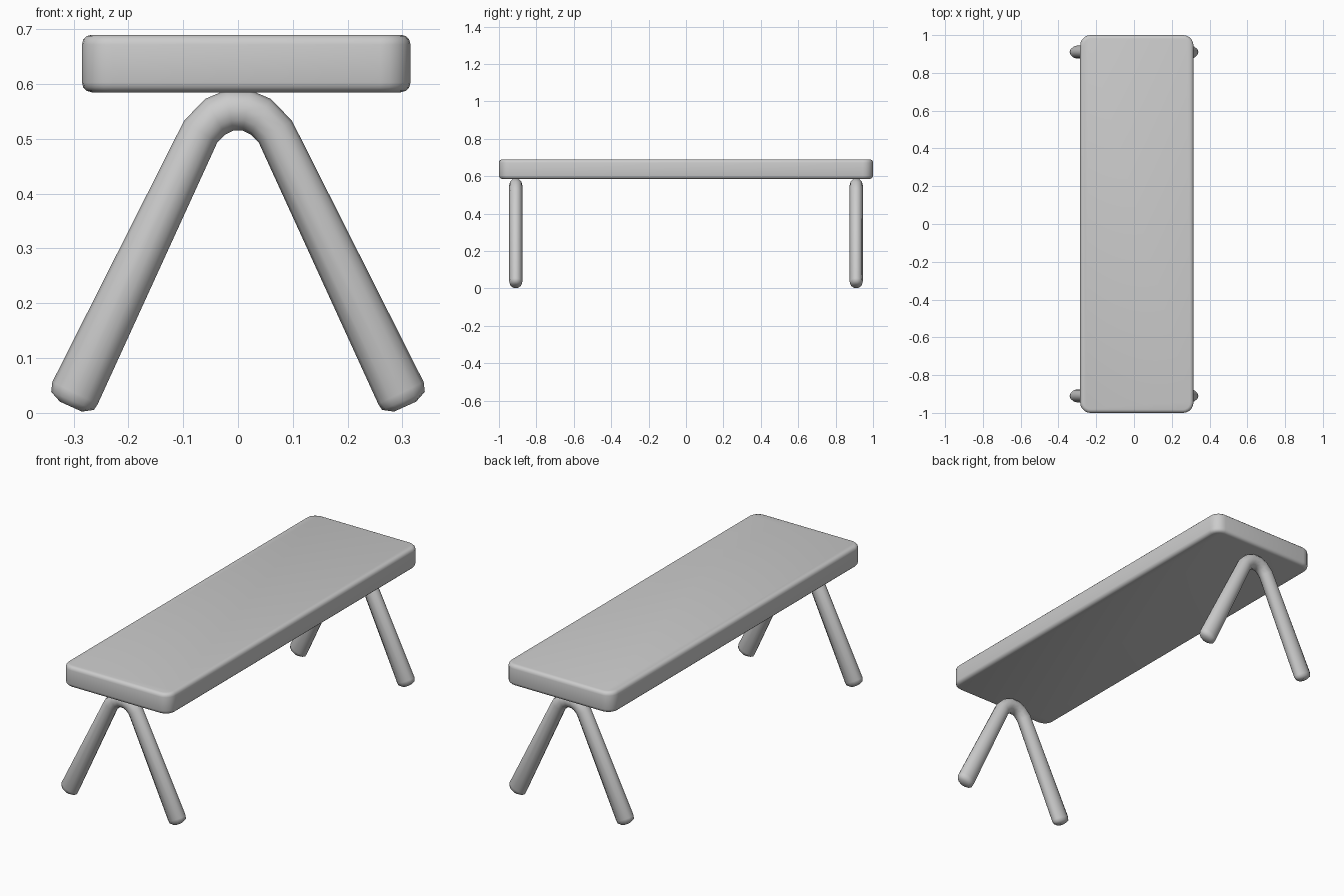
import bpy, bmesh, math
from mathutils import Vector

if "Cube" in bpy.data.objects:
    bpy.data.objects.remove(bpy.data.objects["Cube"])


def finish(bm, name, angle):
    bmesh.ops.recalc_face_normals(bm, faces=bm.faces)
    mesh = bpy.data.meshes.new(name)
    bm.to_mesh(mesh)
    bm.free()
    obj = bpy.data.objects.new(name, mesh)
    bpy.context.collection.objects.link(obj)
    bpy.ops.object.select_all(action='DESELECT')
    obj.select_set(True)
    bpy.context.view_layer.objects.active = obj
    bpy.ops.object.shade_smooth_by_angle(angle=math.radians(angle))
    return obj


# Seat: slab with rounded corners, then softened top and bottom rims
bm = bmesh.new()
bmesh.ops.create_cube(bm, size=1)
for v in bm.verts:
    v.co = Vector((v.co.x * 0.60 + 0.015, v.co.y * 2.0, v.co.z * 0.105 + 0.6375))
upright = [e for e in bm.edges if abs(e.verts[0].co.z - e.verts[1].co.z) > 0.05]
bmesh.ops.bevel(bm, geom=upright, offset=0.055, segments=5, profile=0.5, affect='EDGES')
bm.normal_update()
rims = [e for e in bm.edges
        if sum(abs(f.normal.z) > 0.9 for f in e.link_faces) == 1]
bmesh.ops.bevel(bm, geom=rims, offset=0.018, segments=3, profile=0.5, affect='EDGES')
finish(bm, "seat", 40)

# Leg rings, foot to apex: outer x, z, inner x, z, half depth in y
HALF = [
    (-0.325, 0.020, -0.285, 0.002, 0.020),
    (-0.341, 0.038, -0.263, 0.005, 0.031),
    (-0.339, 0.056, -0.256, 0.016, 0.035),
    (-0.0985, 0.533, -0.038, 0.493, 0.035),
    (-0.060, 0.573, -0.023, 0.508, 0.035),
    (-0.022, 0.589, -0.009, 0.515, 0.035),
]
RINGS = HALF + [(-a, b, -c, d, h) for a, b, c, d, h in reversed(HALF)]
SIDES = 12


def leg(name, y):
    bm = bmesh.new()
    loops = []
    for ox, oz, ix, iz, h in RINGS:
        mid = Vector(((ox + ix) / 2, y, (oz + iz) / 2))
        arm = Vector(((ox - ix) / 2, 0, (oz - iz) / 2))
        loops.append([bm.verts.new(mid + arm * math.cos(t) + Vector((0, h * math.sin(t), 0)))
                      for t in (2 * math.pi * k / SIDES for k in range(SIDES))])
    for a, b in zip(loops, loops[1:]):
        for k in range(SIDES):
            n = (k + 1) % SIDES
            bm.faces.new((a[k], a[n], b[n], b[k]))
    bm.faces.new(loops[0])
    bm.faces.new(loops[-1])
    finish(bm, name, 50)


# Bent tube legs under each end
leg("front_leg", -0.91)
leg("back_leg", 0.91)
